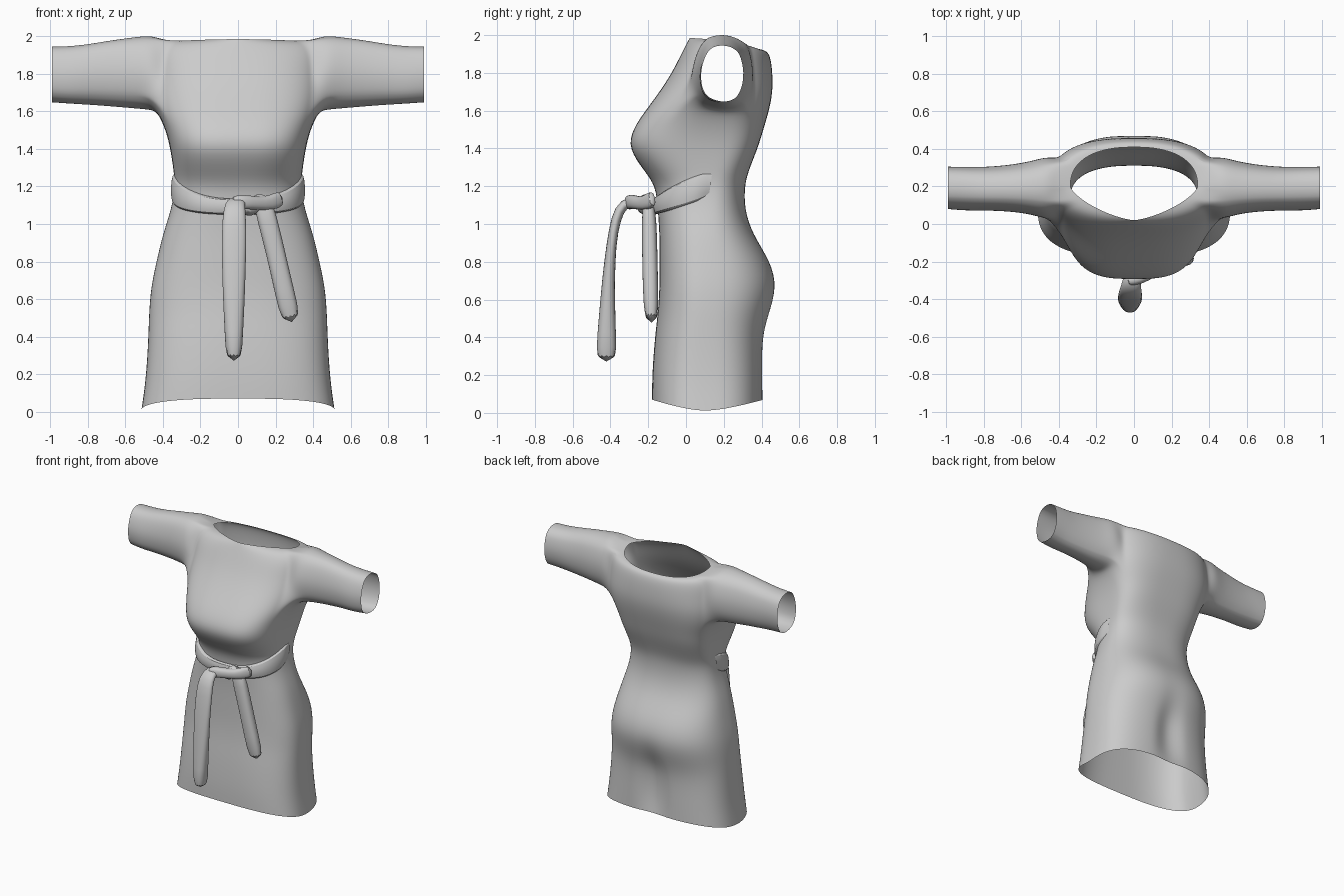
import bpy, bmesh, math
from mathutils import Vector

if "Cube" in bpy.data.objects:
    bpy.data.objects.remove(bpy.data.objects["Cube"])

cloth = bpy.data.materials.new("grey_cloth")
cloth.use_nodes = True
GREY = (0.6, 0.6, 0.6, 1)
cloth.diffuse_color = GREY
cloth.node_tree.nodes["Principled BSDF"].inputs["Base Color"].default_value = GREY

COLS = 48


def finish(bm, name, levels=1, angle=60):
    bmesh.ops.recalc_face_normals(bm, faces=bm.faces)
    mesh = bpy.data.meshes.new(name)
    bm.to_mesh(mesh)
    bm.free()
    mesh.materials.append(cloth)
    obj = bpy.data.objects.new(name, mesh)
    bpy.context.collection.objects.link(obj)
    sub = obj.modifiers.new("smooth_surface", "SUBSURF")
    sub.levels = sub.render_levels = levels
    bpy.ops.object.select_all(action="DESELECT")
    obj.select_set(True)
    bpy.context.view_layer.objects.active = obj
    bpy.ops.object.shade_smooth_by_angle(angle=math.radians(angle))
    return obj


def power(v, e):
    return math.copysign(abs(v) ** e, v)


def side_y(z):
    # depth of the side seam, moving back towards the shoulder
    return 0.1 + 0.1 * min(1, max(0, (z - 1) / 0.7))


def body_point(t, z, side, back, w, yf, yb, e):
    # rounded cross-section with separate front and back depth
    c, s = math.cos(t), math.sin(t)
    k = e if s < 0 else min(e, 0.85)
    ys = side_y(z)
    x = w * power(c, k)
    y = ys + abs(s) ** k * ((yf if s < 0 else yb) - ys)
    zz = z + side * (1 - abs(s)) + (back * abs(s) if s > 0 else 0)
    if s > 0:  # cleft down the back of the skirt
        y -= 0.07 * math.exp(-(x / 0.07) ** 2 - ((z - 0.3) / 0.2) ** 2)
    return Vector((x, y, zz))


# height, side lift, back lift, half width, front, back, roundness
BODY = [
    (0.07, -0.06, 0.0, 0.515, -0.18, 0.41, 0.7),
    (0.2, -0.02, 0, 0.49, -0.18, 0.41, 0.7),
    (0.4, 0, 0, 0.478, -0.165, 0.41, 0.75),
    (0.52, 0, 0, 0.475, -0.15, 0.445, 0.8),
    (0.66, 0, 0, 0.465, -0.14, 0.485, 0.8),
    (0.8, 0, 0, 0.435, -0.14, 0.45, 0.8),
    (0.95, 0, 0, 0.40, -0.14, 0.35, 0.8),
    (1.08, 0, 0, 0.355, -0.15, 0.31, 0.8),
    (1.2, 0, 0, 0.335, -0.16, 0.31, 0.8),
    (1.28, 0, 0, 0.343, -0.22, 0.33, 0.72),
    (1.4, 0, 0, 0.36, -0.307, 0.38, 0.62),
    (1.5, 0, 0, 0.385, -0.285, 0.41, 0.65),
    (1.6, 0, 0, 0.43, -0.215, 0.44, 0.7),
    (1.7, 0, 0, 0.45, -0.14, 0.46, 0.75),
    (1.8, 0, 0, 0.45, -0.075, 0.458, 0.8),
    (1.9, 0.02, -0.03, 0.45, -0.025, 0.45, 0.85),
    (1.96, 0.03, -0.05, 0.42, 0.005, 0.435, 1.05),
    (1.985, -0.015, -0.065, 0.34, 0.02, 0.41, 1.4),
]
ARM_LOW, ARM_HIGH, ARM_COLS = 12, 16, 4

# distance out, top, bottom, front, back
SLEEVE = [
    (0.47, 2.005, 1.605, 0.02, 0.365),
    (0.56, 1.995, 1.612, 0.05, 0.335),
    (0.68, 1.98, 1.622, 0.065, 0.315),
    (0.8, 1.96, 1.63, 0.07, 0.305),
    (0.9, 1.95, 1.635, 0.07, 0.305),
    (0.99, 1.945, 1.645, 0.075, 0.31),
]


def build_dress():
    bm = bmesh.new()
    rows = [[bm.verts.new(body_point(2 * math.pi * i / COLS, *r)) for i in range(COLS)]
            for r in BODY]
    for j in range(len(rows) - 1):
        for i in range(COLS):
            # leave an armhole on each side
            off = min(i, COLS - 1 - i, abs(i - COLS // 2), abs(COLS // 2 - 1 - i))
            if ARM_LOW <= j < ARM_HIGH and off < ARM_COLS:
                continue
            k = (i + 1) % COLS
            bm.faces.new((rows[j][i], rows[j][k], rows[j + 1][k], rows[j + 1][i]))
    # sleeves grow out of the armhole loops
    for side, mid in ((1, 0), (-1, COLS // 2)):
        span = range(-ARM_COLS, ARM_COLS + 1)
        low = [rows[ARM_LOW][(mid + i) % COLS] for i in span]
        high = [rows[ARM_HIGH][(mid + i) % COLS] for i in reversed(span)]
        up = [rows[j][(mid + ARM_COLS) % COLS] for j in range(ARM_LOW + 1, ARM_HIGH)]
        down = [rows[j][(mid - ARM_COLS) % COLS] for j in range(ARM_HIGH - 1, ARM_LOW, -1)]
        loop = low + up + high + down
        angles = [math.atan2((v.co.z - 1.79) / 0.19, (v.co.y - 0.19) / 0.17) for v in loop]
        for x, top, bottom, front, back in SLEEVE:
            ring = []
            for n, a in enumerate(angles):
                fold = 0.004 * math.sin(x * 50 + 2 * a) * (0.5 < x < 0.95)
                ring.append(bm.verts.new((
                    side * x,
                    (front + back) / 2 + ((back - front) / 2 + fold) * power(math.cos(a), 0.9),
                    (top + bottom) / 2 + ((top - bottom) / 2 + fold) * power(math.sin(a), 0.9))))
            for n in range(len(loop)):
                m = (n + 1) % len(loop)
                bm.faces.new((loop[n], loop[m], ring[m], ring[n]))
            loop = ring
    return finish(bm, "dress", 2)


def ribbon(name, path, axis, sides=12):
    # flattened tube; each path point holds position, half width, half depth
    bm = bmesh.new()
    pts = [Vector(p[:3]) for p in path]
    rings = []
    for n, p in enumerate(path):
        tangent = (pts[min(n + 1, len(pts) - 1)] - pts[max(n - 1, 0)]).normalized()
        v = tangent.cross(axis).normalized()
        u = v.cross(tangent)
        rings.append([bm.verts.new(pts[n] + u * p[3] * power(math.cos(t), 0.8)
                                   + v * p[4] * power(math.sin(t), 0.8))
                      for t in (2 * math.pi * k / sides for k in range(sides))])
    for a, b in zip(rings, rings[1:]):
        for k in range(sides):
            m = (k + 1) % sides
            bm.faces.new((a[k], a[m], b[m], b[k]))
    edges = [e for e in bm.edges if e.is_boundary]
    bmesh.ops.holes_fill(bm, edges=edges, sides=sides)
    return finish(bm, name)


def build_sash():
    # band wrapped over the front of the waist, dipping to the knot
    bm = bmesh.new()
    steps, rows = 40, []
    for n in range(steps + 1):
        t = math.pi * (1 + n / steps)
        f = abs(math.sin(t))
        out = 0.014 * min(1, 8 * f) + 0.002
        low, high = 1.15 - 0.1 * f ** 0.6, 1.275 - 0.14 * f ** 1.2
        row = []
        for z, o in ((low, out - 0.02), (low, out), ((low + high) / 2, out + 0.008),
                     (high, out), (high, out - 0.02)):
            w = 0.34 + 0.12 * max(0, 1.15 - z)
            row.append(bm.verts.new(body_point(t, z, 0, 0, w + o, -0.168 - o, 0.31, 0.8)))
        rows.append(row)
    for a, b in zip(rows, rows[1:]):
        for k in range(len(a) - 1):
            bm.faces.new((a[k], b[k], b[k + 1], a[k + 1]))
    return finish(bm, "sash")


build_dress()
build_sash()
X, Z = Vector((1, 0, 0)), Vector((0, 0, 1))

# knot strands crossing over each other
ribbon("knot_strand", [
    (0.24, -0.17, 1.14, 0.05, 0.02), (0.17, -0.21, 1.11, 0.04, 0.03),
    (0.1, -0.25, 1.11, 0.035, 0.035), (0.03, -0.29, 1.12, 0.04, 0.035),
    (-0.04, -0.31, 1.11, 0.04, 0.025)], Z)
ribbon("knot_wrap", [
    (0.03, -0.18, 1.06, 0.04, 0.02), (0.07, -0.24, 1.07, 0.04, 0.025),
    (0.1, -0.26, 1.12, 0.04, 0.025), (0.14, -0.19, 1.15, 0.04, 0.02)], X)

# hanging ends
ribbon("long_tail", [
    (0.0, -0.22, 1.1, 0.04, 0.03), (-0.01, -0.3, 1.125, 0.05, 0.03),
    (-0.02, -0.355, 1.08, 0.06, 0.03), (-0.02, -0.385, 0.97, 0.068, 0.025),
    (-0.022, -0.405, 0.8, 0.066, 0.03), (-0.022, -0.415, 0.6, 0.06, 0.04),
    (-0.022, -0.42, 0.42, 0.05, 0.05), (-0.022, -0.422, 0.265, 0.044, 0.06)], X)
ribbon("short_tail", [
    (0.13, -0.2, 1.12, 0.05, 0.03), (0.155, -0.195, 1.03, 0.055, 0.04),
    (0.2, -0.192, 0.85, 0.052, 0.042), (0.245, -0.188, 0.65, 0.053, 0.042),
    (0.288, -0.182, 0.47, 0.056, 0.038)], X)
